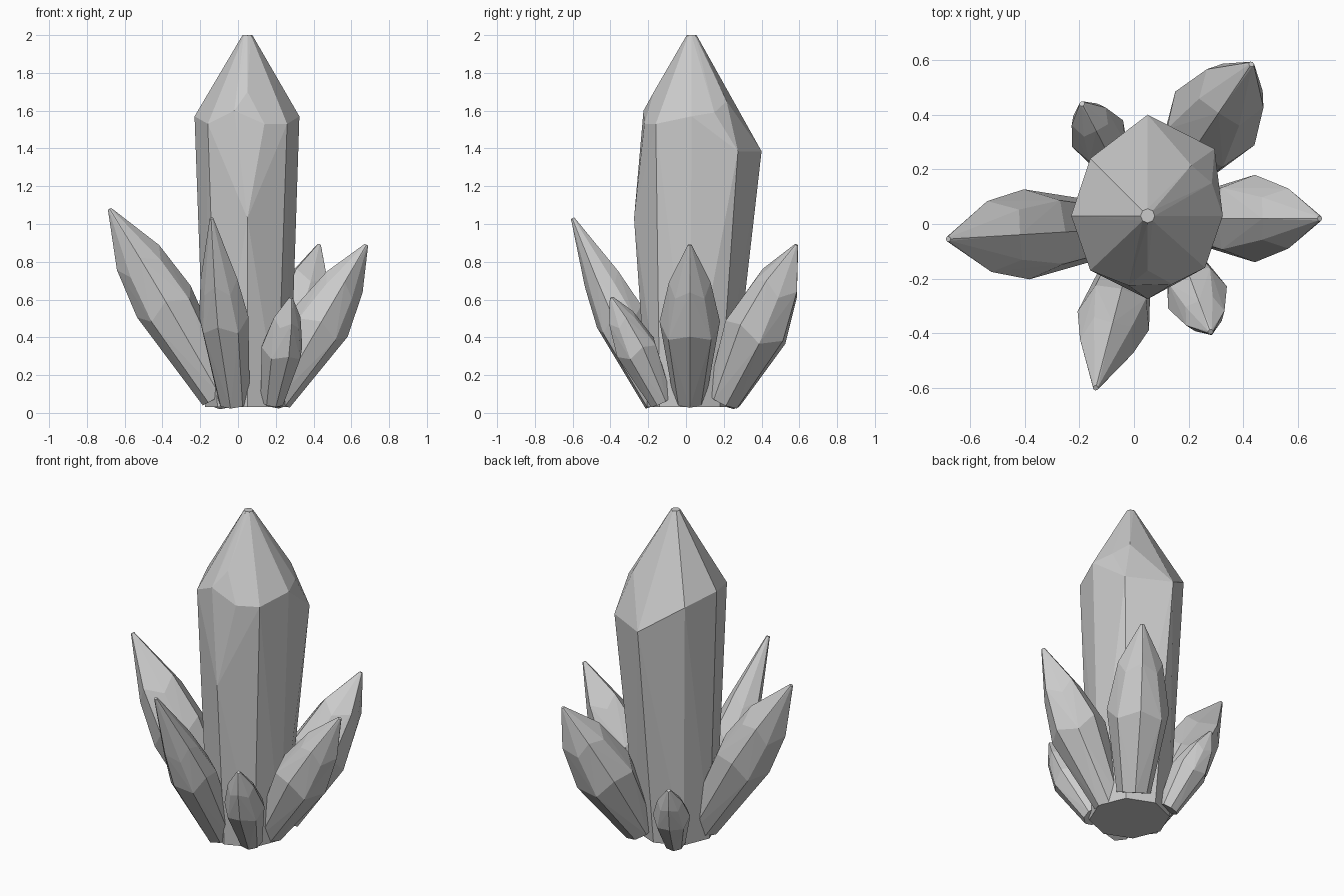
import bpy, bmesh, math
from mathutils import Vector

if "Cube" in bpy.data.objects:
    bpy.data.objects.remove(bpy.data.objects["Cube"])

SIDES = 8


def hull_object(name, points):
    # wrap points in a flat-faceted convex crystal and merge coplanar triangles
    bm = bmesh.new()
    for p in points:
        bm.verts.new(p)
    res = bmesh.ops.convex_hull(bm, input=bm.verts[:])
    loose = [v for v in bm.verts if not v.link_faces]
    bmesh.ops.delete(bm, geom=loose, context='VERTS')
    bmesh.ops.dissolve_limit(bm, angle_limit=math.radians(2),
                             verts=bm.verts[:], edges=bm.edges[:])
    bmesh.ops.recalc_face_normals(bm, faces=bm.faces[:])
    me = bpy.data.meshes.new(name)
    bm.to_mesh(me)
    bm.free()
    ob = bpy.data.objects.new(name, me)
    bpy.context.collection.objects.link(ob)
    return ob


def ring(center, u, v, r):
    return [center + r * (math.cos(a) * u + math.sin(a) * v)
            for a in (2 * math.pi * k / SIDES for k in range(SIDES))]


def side_crystal(name, base, tip, r_base, lower, upper):
    # tilted crystal: base ring, two uneven shoulder rings, tiny tip ring
    base, tip = Vector(base), Vector(tip)
    axis = tip - base
    d = axis.normalized()
    v = Vector((0, 0, 1)).cross(d).normalized()
    u = v.cross(d)
    pts = ring(base, u, v, r_base) + ring(tip, u, v, 0.01)
    for (t, r), jitter in ((lower, 0.025), (upper, 0.03)):
        for k, p in enumerate(ring(base + axis * t, u, v, r)):
            pts.append(p + axis * (jitter * (-1) ** k))
    hull_object(name, pts)


# main crystal: base ring, uneven shoulders with two cut facets, small flat tip
X, Y = Vector((1, 0, 0)), Vector((0, 1, 0))
shoulder = [
    (0.325, 0.03, 1.57), (0.26, -0.16, 1.53), (-0.16, -0.17, 1.53),
    (-0.23, 0.03, 1.57), (-0.16, 0.24, 1.53), (0.05, 0.40, 1.385),
    (0.295, 0.275, 1.385),
]
front_facet = [(0.05, -0.275, 1.03), (0.14, -0.22, 1.53),
               (-0.02, -0.225, 1.6), (0.05, -0.17, 1.7)]
back_facet = [(0.21, 0.215, 1.65), (0.285, 0.15, 1.59)]
hull_object("main_crystal",
            ring(Vector((0.05, 0.02, 0.03)), X, Y, 0.225)
            + ring(Vector((0.05, 0.03, 2.0)), X, Y, 0.026)
            + [Vector(p) for p in shoulder + front_facet + back_facet])

# smaller crystals leaning outward around the base
for spec in (
    ("left_crystal", (-0.10, -0.02, 0.09), (-0.68, -0.055, 1.08), 0.10, (0.48, 0.165), (0.71, 0.13)),
    ("right_crystal", (0.20, 0.02, 0.07), (0.68, 0.02, 0.89), 0.085, (0.48, 0.16), (0.73, 0.11)),
    ("front_left_crystal", (-0.02, -0.14, 0.06), (-0.14, -0.60, 1.03), 0.085, (0.44, 0.135), (0.64, 0.10)),
    ("front_right_crystal", (0.18, -0.13, 0.06), (0.28, -0.395, 0.61), 0.065, (0.50, 0.115), (0.78, 0.075)),
    ("back_right_crystal", (0.17, 0.20, 0.07), (0.43, 0.585, 0.89), 0.095, (0.46, 0.175), (0.74, 0.125)),
    ("back_left_crystal", (-0.07, 0.21, 0.05), (-0.19, 0.44, 0.49), 0.06, (0.50, 0.105), (0.77, 0.07)),
):
    side_crystal(*spec)
